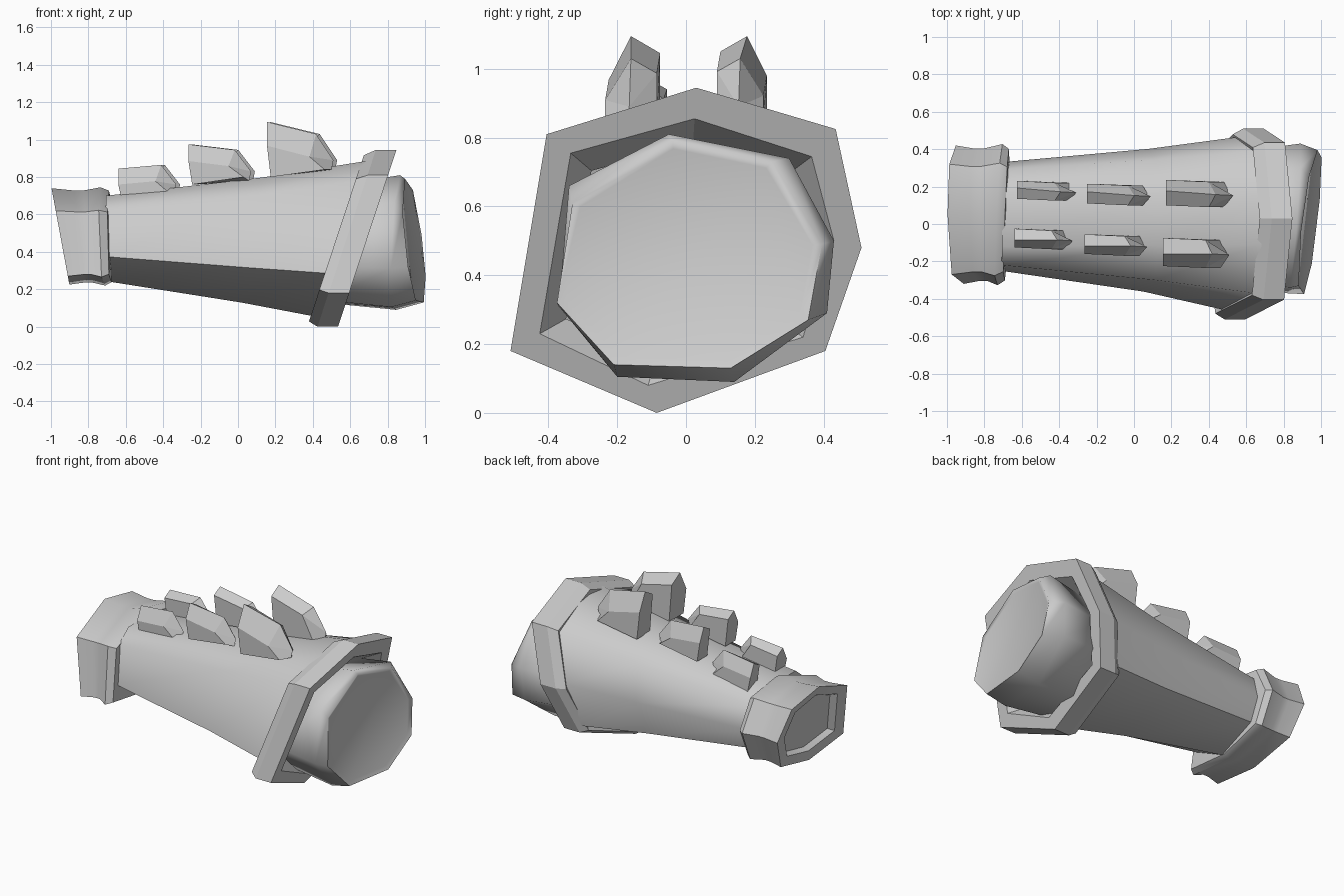
import bpy, bmesh, math

if "Cube" in bpy.data.objects:
    bpy.data.objects.remove(bpy.data.objects["Cube"])

grey = bpy.data.materials.new("plain_grey")
grey.diffuse_color = (0.6, 0.6, 0.6, 1)
grey.use_nodes = True
grey.node_tree.nodes["Principled BSDF"].inputs["Base Color"].default_value = grey.diffuse_color


def finish(name, bm, angle):
    bmesh.ops.recalc_face_normals(bm, faces=bm.faces[:])
    me = bpy.data.meshes.new(name)
    bm.to_mesh(me)
    bm.free()
    me.materials.append(grey)
    ob = bpy.data.objects.new(name, me)
    bpy.context.collection.objects.link(ob)
    bpy.ops.object.select_all(action='DESELECT')
    ob.select_set(True)
    bpy.context.view_layer.objects.active = ob
    if angle:
        bpy.ops.object.shade_smooth_by_angle(angle=math.radians(angle))
    return ob


def loft(name, loops, angle=30, closed=False, creases=()):
    """Skin a list of loops of (x, y, z); closed joins last to first, else caps both."""
    bm = bmesh.new()
    rows = [[bm.verts.new(p) for p in loop] for loop in loops]
    n = len(rows[0])
    pairs = list(zip(rows, rows[1:])) + ([(rows[-1], rows[0])] if closed else [])
    for a, b in pairs:
        for i in range(n):
            j = (i + 1) % n
            bm.faces.new((a[i], a[j], b[j], b[i]))
    if not closed:
        bm.faces.new(rows[0])
        bm.faces.new(rows[-1])
    ob = finish(name, bm, angle)
    # sharp edges running lengthwise at chosen corners
    for e in ob.data.edges:
        i, j = (v % n for v in e.vertices)
        if i == j and i in creases:
            e.use_edge_sharp = True
    return ob


def place(profile, xf, s=1.0, c=(0.0, 0.47)):
    """Scale a (y, z) profile about c and give it x from xf(y, z)."""
    out = []
    for y, z in profile:
        y, z = c[0] + (y - c[0]) * s, c[1] + (z - c[1]) * s
        out.append((xf(y, z), y, z))
    return out


def slant(x0, kz, ky=0.0):
    return lambda y, z: x0 + kz * z + ky * y


# Slanted seven-sided collar with a funnel-shaped opening
collar = [(.03, .945), (.435, .825), (.51, .48), (.405, .18), (-.085, 0), (-.51, .18), (-.405, .81)]
hole = [(.025, .855), (.365, .745), (.43, .5), (.34, .22), (-.11, .08), (-.425, .23), (-.335, .755)]
loft("collar", [place(collar, slant(.37, .33), .94), place(collar, slant(.425, .33)),
                place(collar, slant(.535, .33)), place(hole, slant(.535, .33)),
                place(hole, slant(.43, .33), .82)], 20, closed=True)

# Tapered forearm guard
wrist = [(.16, .70), (.29, .62), (.33, .48), (.27, .34), (0, .245), (-.25, .375), (-.22, .62), (-.12, .70)]
elbow = [(.15, .885), (.39, .79), (.465, .50), (.41, .23), (-.09, .055), (-.46, .285), (-.37, .78), (-.11, .885)]
mid = [(a[0] * .47 + b[0] * .53, a[1] * .43 + b[1] * .57 - .008) for a, b in zip(wrist, elbow)]
loft("forearm_guard", [place(wrist, slant(-.72, .02)), place(mid, slant(0, .16)),
                       place(elbow, slant(.39, .33))], 75, creases=(3, 5))

# Wrist cuff with waisted profile and recessed end
cuff = [(.05, .74), (.32, .69), (.42, .50), (.33, .30), (.02, .225), (-.32, .27), (-.27, .62)]
cc = (.04, .48)
loft("wrist_cuff", [place(cuff, slant(-.81, -.18), .7, cc), place(cuff, slant(-.85, -.18), .76, cc),
                    place(cuff, slant(-.86, -.185), 1, cc), place(cuff, slant(-.79, -.12), .955, cc),
                    place(cuff, slant(-.76, -.09), .955, cc), place(cuff, slant(-.70, -.05, .05), 1.02, cc),
                    place(cuff, slant(-.67, -.03, .04), .95, cc),
                    place(cuff, slant(-.665, -.03, .04), .8, cc)], 40)

# Eight-sided padded stump
stump = [(-.05, .81), (.30, .74), (.43, .50), (.41, .29), (.14, .09), (-.20, .105), (-.37, .31), (-.34, .66)]
cap = [(-.04, .79), (.25, .73), (.395, .49), (.355, .27), (.13, .13), (-.21, .14), (-.375, .32), (-.33, .61)]
end = slant(.993, -.12, .12)
loft("elbow_stump", [place(stump, slant(.42, .3), .9), place(stump, slant(.83, .05, .08)),
                     place(cap, end), place(cap, slant(.983, -.12, .12), .93)], 85)


# Ridged fins: two rows of three
def fin(name, x0, x1, y0, y1, lean, base, back, front, tip):
    w, length = y1 - y0, x1 - x0
    yc = (y0 + y1) / 2
    # shoulder height on the outer side sits lower than on the inner side
    inner, outer = back - w * .33, back - w * .85
    zl, zr = (inner, outer) if lean > 0 else (outer, inner)
    drop = back - front
    xs, xr = x0 + length * .64, x0 + length * .74
    pts = [(x0 + .02, y0, base - .03), (x0, y0, zl), (x0, yc + lean * .01, back),
           (x0, y1, zr), (x0 + .02, y1, base - .03),
           (xs + .08, y0 - .01, base + .01), (xs, y0 - .01, zl - drop * .9),
           (xr, yc - .01, front), (xs, y1 - .01, zr - drop * .9),
           (xs + .08, y1 - .01, base + .01), (x1, yc - .015, tip), (x1 - .01, yc - .015, tip - .05)]
    bm = bmesh.new()
    v = [bm.verts.new(p) for p in pts]
    for f in ((4, 3, 2, 1, 0), (0, 1, 6, 5), (1, 2, 7, 6), (2, 3, 8, 7), (3, 4, 9, 8),
              (6, 7, 10), (7, 8, 10), (5, 6, 10, 11), (8, 9, 11, 10), (0, 5, 11, 9, 4)):
        bm.faces.new([v[i] for i in f])
    finish(name, bm, 0)


sizes = [("small", -.64, -.33, -.125, -.025, .70, .845, .865, .76),
         ("middle", -.265, .07, -.16, -.055, .79, .975, .945, .83),
         ("large", .155, .51, -.225, -.075, .83, 1.095, 1.03, .89)]
back_rows = [(.135, .23), (.11, .215), (.10, .235)]
for (label, x0, x1, y0, y1, *heights), (b0, b1) in zip(sizes, back_rows):
    fin("front_fin_" + label, x0, x1, y0, y1, -1, *heights)
    fin("back_fin_" + label, x0 + .015, x1 + .02, b0, b1, 1, *heights)
